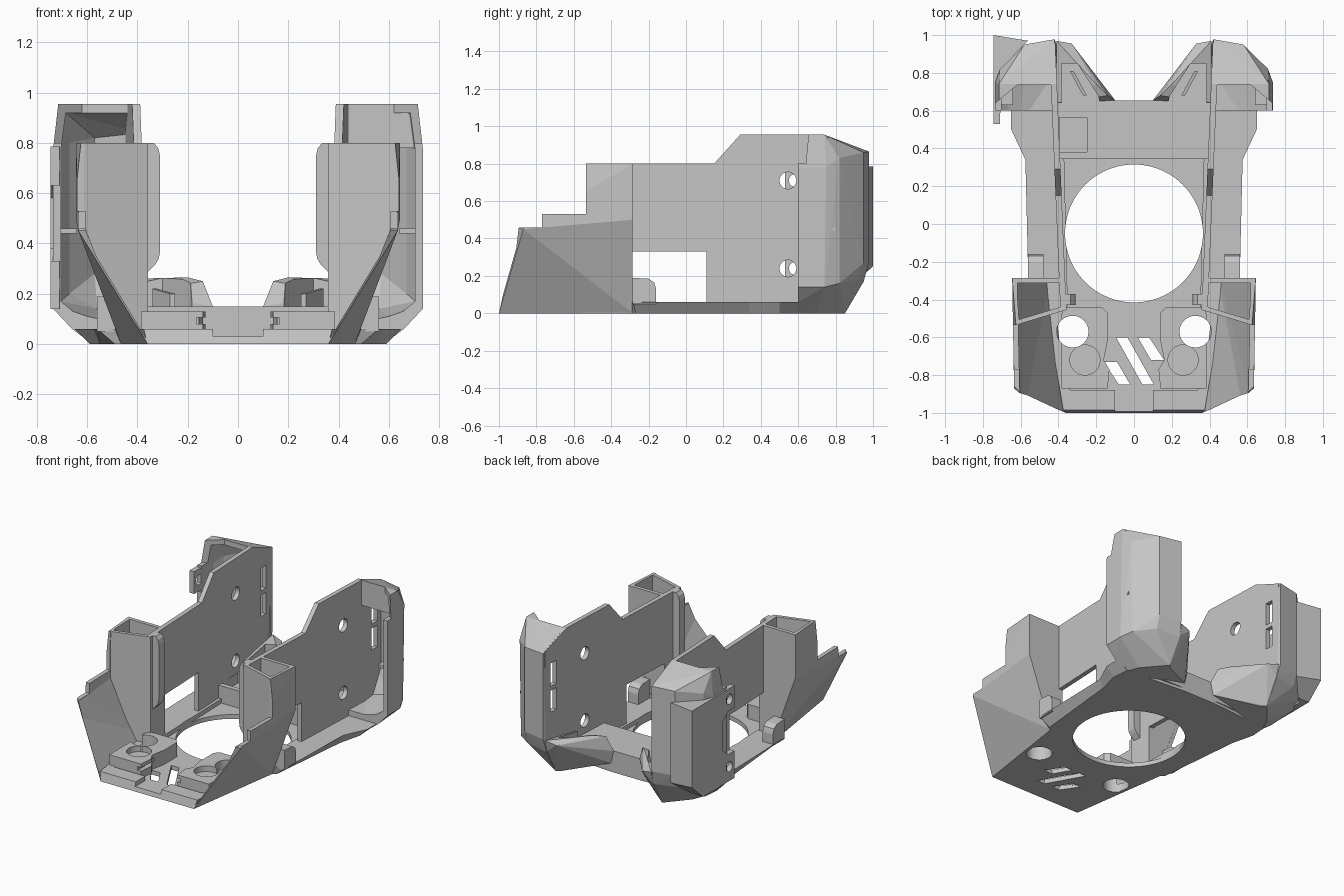
import bpy, bmesh, math
from mathutils import Vector

if "Cube" in bpy.data.objects:
    bpy.data.objects.remove(bpy.data.objects["Cube"])

grey = bpy.data.materials.new("plain_grey")
grey.diffuse_color = (0.56, 0.56, 0.56, 1)
grey.use_nodes = True
grey.node_tree.nodes["Principled BSDF"].inputs["Base Color"].default_value = grey.diffuse_color


def finish(name, bm):
    bmesh.ops.recalc_face_normals(bm, faces=bm.faces)
    me = bpy.data.meshes.new(name)
    bm.to_mesh(me)
    bm.free()
    me.materials.append(grey)
    ob = bpy.data.objects.new(name, me)
    bpy.context.collection.objects.link(ob)
    return ob


def hull(name, pts):
    bm = bmesh.new()
    for p in pts:
        bm.verts.new(p)
    bmesh.ops.convex_hull(bm, input=bm.verts)
    bmesh.ops.delete(bm, geom=[v for v in bm.verts if not v.link_faces], context='VERTS')
    bmesh.ops.dissolve_limit(bm, angle_limit=0.01, verts=bm.verts, edges=bm.edges)
    return finish(name, bm)


def loft(name, a, b):
    bm = bmesh.new()
    va, vb = [bm.verts.new(p) for p in a], [bm.verts.new(p) for p in b]
    n = len(va)
    bm.faces.new(va)
    bm.faces.new(vb[::-1])
    for i in range(n):
        bm.faces.new((va[i], va[(i + 1) % n], vb[(i + 1) % n], vb[i]))
    return finish(name, bm)


def box(name, x, y, z):
    return hull(name, [(i, j, k) for i in x for j in y for k in z])


def prism(name, pts, axis, lo, hi):
    # pts are the two remaining coordinates in x, y, z order
    def put(p, h):
        q = list(p)
        q.insert(axis, h)
        return q
    return loft(name, [put(p, lo) for p in pts], [put(p, hi) for p in pts])


def cyl(c, r, axis, lo, hi, n=48):
    pts = [(c[0] + r * math.cos(2 * math.pi * i / n), c[1] + r * math.sin(2 * math.pi * i / n)) for i in range(n)]
    return prism("cutter", pts, axis, lo, hi)


def cut(ob, *cutters):
    for c in cutters:
        m = ob.modifiers.new("cut", 'BOOLEAN')
        m.operation, m.solver, m.object = 'DIFFERENCE', 'EXACT', c
        bpy.context.view_layer.objects.active = ob
        bpy.ops.object.modifier_apply(modifier=m.name)
        bpy.data.objects.remove(c)
    return ob


def both(pts):
    return [(s * x, y, z) for s in (1, -1) for x, y, z in pts]


def ring(half, z):
    return [(x, y, z) for x, y in half] + [(-x, y, z) for x, y in reversed(half)]


# Floor plate: recessed inside, with the large round opening and slanted vents
low = [(.36, -1), (.465, -.29), (.49, -.27), (.55, .34), (.59, .5), (.58, .62), (.12, .655)]
top = [(.375, -.985), (.49, -.29), (.56, -.28), (.575, .34), (.65, .5), (.65, .62), (.12, .655)]
floor = loft("floor_plate", ring(low, 0), ring(top, .06))
cut(floor, hull("cutter", both([(.34, -.88, z) for z in (.03, .2)] + [(.37, .36, z) for z in (.03, .2)])))
cut(floor, cyl((0, -.05), .365, 2, -.1, .3, 96))
cut(floor, box("cutter", (-.1, .1), (-1.1, -.87), (.03, .2)))
long_slot = [(-.095, -.6), (-.035, -.6), (.105, -.85), (.045, -.85)]
short_slot = [(.02, -.6), (.08, -.6), (.16, -.72), (.09, -.72)]
cut(floor, prism("cutter", long_slot, 2, -.1, .2),
    prism("cutter", short_slot, 2, -.1, .2),
    prism("cutter", [(-x, -1.45 - y) for x, y in short_slot], 2, -.1, .2))

# Rear bridge across the floor, with a small pocket
bridge = box("rear_bridge", (-.405, .405), (.345, .655), (.02, .15))
cut(bridge, box("cutter", (-.395, -.25), (.38, .565), (.08, .3)))

# Front cowl: slanted side panels, open in the middle
cowl = hull("front_cowl", both([(.36, -1, 0), (.465, -.285, 0), (.635, -.87, .45), (.6, -.9, .455),
                                (.645, -.285, .5), (.645, -.285, .8), (.625, -.535, .8)]))
cut(cowl, hull("cutter", both([(.33, -1.1, -.02), (.35, -.85, -.02), (.43, -.2, -.02), (.6, -1.1, .45),
                               (.605, -.86, .45), (.62, -.2, .5), (.62, -.2, .9), (.6, -.535, .9)])))
cut(cowl, box("cutter", (-1, 1), (-1.2, -.535), (.53, 1)),
    box("cutter", (-1, 1), (-1.2, -.77), (.46, 1)))

for s, side in ((1, "right"), (-1, "left")):
    def P(pts):
        return [(s * x, y, z) for x, y, z in pts]

    def span(a, b):
        return sorted((s * a, s * b))

    cut(floor, cyl((s * .325, -.57), .084, 2, -.1, .3))

    # Lamp block with a through hole and a blind round seat
    lamp = prism(side + "_lamp_block", [(s * x, y) for x, y in
                 [(.17, -.44), (.37, -.44), (.385, -.48), (.385, -.87), (.14, -.87), (.13, -.77), (.16, -.72), (.14, -.62), (.14, -.47)]],
                 2, .02, .13)
    cut(lamp, cyl((s * .325, -.57), .084, 2, -.1, .3), cyl((s * .26, -.72), .08, 2, .09, .3),
        box("cutter", span(.1, .165), (-.9, -.7), (.08, .105)))

    # Thin side wall, slightly toed in towards the front
    prof = [(-.45, .05), (-.45, .8), (.15, .8), (.29, .955), (.74, .955), (.96, .87), (.96, .25), (.85, .05)]
    wx = lambda y: .358 + (y + .45) * .042
    wall = loft(side + "_side_wall", P([(wx(y), y, z) for y, z in prof]),
                P([(wx(y) + .032, y, z) for y, z in prof]))
    cut(wall, box("cutter", span(.2, .7), (-.285, .11), (.06, .33)),
        cyl((.545, .71), .045, 0, *span(.2, .6)), cyl((.545, .24), .045, 0, *span(.2, .6)),
        box("cutter", span(.2, .5), (.84, .9), (.43, .58)),
        box("cutter", span(.2, .5), (.84, .9), (.61, .77)))

    # Front tower: front and back plates closing the tube
    edge = [(.358, .05), (.44, .05), (.625, .44), (.625, .8), (.358, .8)]
    fy = lambda x: -.455 - (x - .358) * .3
    loft(side + "_tower_front", P([(x, fy(x), z) for x, z in edge]),
         P([(x, fy(x) + .025, z) for x, z in edge]))
    prism(side + "_tower_back", [(s * x, z) for x, z in
          [(.37, .05), (.47, .05), (.637, .5), (.637, .8), (.37, .8)]], 1, -.312, -.286)

    # Rounded flange inside the tower
    prism(side + "_tower_flange", [(s * x, z) for x, z in
          [(.365, .28), (.33, .315), (.315, .34), (.31, .37), (.31, .75), (.318, .78), (.335, .8), (.365, .8)]],
          1, -.43, -.37)

    # Cable clip beside the window
    prism(side + "_clip", [(-.287, .05), (-.16, .05), (-.16, .13), (-.17, .165), (-.2, .185), (-.287, .19)],
          0, *span(.48, .56))

    # Rear duct pod: faceted hollow shell, open to the front
    pod = hull(side + "_duct_pod", P([
        (.41, .6, 0), (.58, .6, 0), (.54, .7, 0), (.41, .85, 0),
        (.66, .6, .06), (.735, .6, .14), (.735, .74, .14), (.7, .82, .16), (.58, .92, .18), (.41, .95, .17),
        (.735, .6, .78), (.735, .75, .78), (.71, .82, .83), (.58, .95, .27), (.58, .95, .86),
        (.42, .978, .27), (.42, .978, .865), (.715, .6, .955), (.715, .74, .955), (.42, .74, .955), (.42, .6, .955)]))
    cut(pod, hull("cutter", P([
        (.39, .5, .1), (.62, .5, .1), (.705, .5, .17), (.39, .85, .1), (.56, .86, .14),
        (.705, .73, .17), (.67, .8, .2), (.57, .92, .28), (.39, .945, .28),
        (.705, .5, .77), (.705, .73, .77), (.67, .8, .8), (.57, .92, .82), (.39, .945, .84),
        (.685, .5, .92), (.685, .73, .92), (.39, .73, .92), (.39, .5, .92)])),
        hull("cutter", P([(x, y, z) for z in (.8, 1.1) for x, y in
                          [(.2, .5), (.2, .735), (.62, .735), (.7, .6), (.9, .5)]])))
    # Cross rib in the pod opening
    box(side + "_pod_rib", span(.64, .72), (.63, .8), (.44, .46))

    # Air outlet angled towards the middle
    nozzle = hull(side + "_air_outlet", P([
        (.1, .655, .15), (.12, .655, .06), (.14, .68, .25), (.2, .74, .265), (.33, .955, .24),
        (.41, .97, .26), (.41, .95, .18), (.41, .85, 0), (.38, .82, 0), (.41, .64, 0), (.41, .64, .2)]))
    cut(nozzle, hull("cutter", P([(x, y, z) for z in (.15, .5) for x, y in
                                 [(.19, .68), (.3, .85), (.385, .85), (.385, .6), (.17, .6)]])))
    hull(side + "_outlet_vane", P([(x + d, y, z) for d in (0, .02) for x, y, z in
                                  [(.25, .68, .1), (.25, .68, .2), (.32, .81, .1), (.32, .81, .22)]]))

# Closing panel at the top of the right pod
box("right_pod_panel", (.42, .71), (.735, .76), (.78, .945))

# Mounting plate on the left pod, with two screw holes
plate = prism("left_mount_plate", [(-.745, 1), (-.56, .97), (-.7, .83), (-.71, .53), (-.745, .53)], 2, .14, .785)
cut(plate, cyl((.585, .71), .035, 0, -.9, -.6), cyl((.585, .24), .035, 0, -.9, -.6),
    prism("cutter", [(.4, .33), (.6, .33), (.66, .38), (.66, .58), (.6, .63), (.4, .63)], 0, -.9, -.6),
    hull("cutter", [(x, y, z) for x in (-.9, -.4) for y, z in [(.5, .74), (.5, .9), (.58, .9)]]),
    hull("cutter", [(x, y, z) for x in (-.9, -.4) for y, z in [(1.1, .1), (1.1, .34), (.83, .1)]]))
